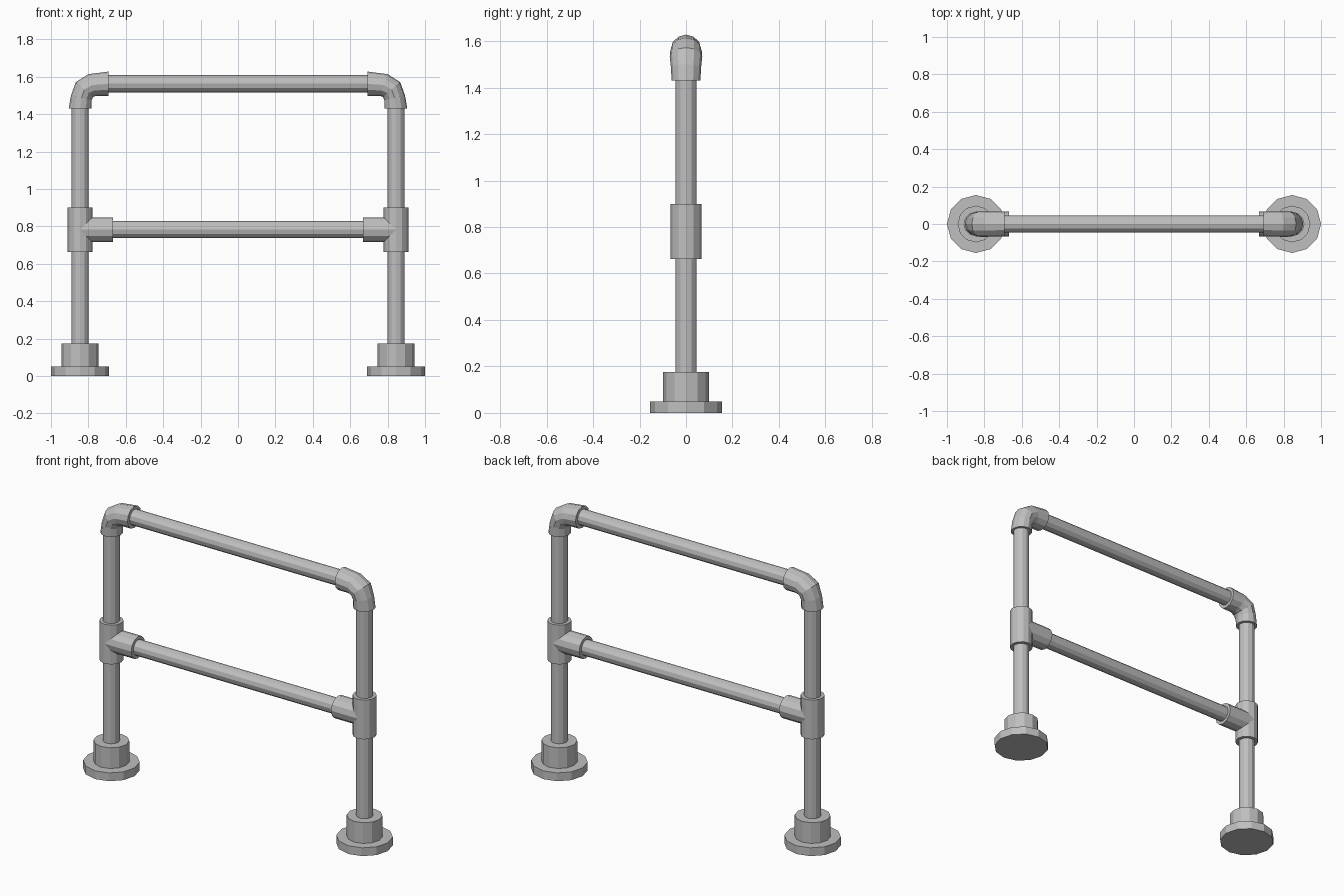
import bpy
import bmesh
import math
from mathutils import Vector

if "Cube" in bpy.data.objects:
    bpy.data.objects.remove(bpy.data.objects["Cube"], do_unlink=True)

SIDES = 12
POST_X = -0.845
TOP_Z, MID_Z = 1.563, 0.783
PIPE_R, SLEEVE_R = 0.046, 0.066

steel = bpy.data.materials.new("galvanised grey")
steel.use_nodes = True
grey = (0.52, 0.52, 0.52, 1)
steel.diffuse_color = grey
steel.node_tree.nodes["Principled BSDF"].inputs["Base Color"].default_value = grey


def loft(name, sections, mirrored=True):
    """Skin twelve-sided rings; each section is (outer point, inner point, half width)."""
    bm = bmesh.new()
    rings = []
    for outer, inner, width in sections:
        a, b = Vector(outer), Vector(inner)
        mid, half = (a + b) / 2, (a - b) / 2
        ring = []
        for i in range(SIDES):
            t = math.tau * i / SIDES
            p = mid + half * math.cos(t)
            ring.append(bm.verts.new((p.x, width * math.sin(t), p.y)))
        rings.append(ring)
    for r, s in zip(rings, rings[1:]):
        for i in range(SIDES):
            j = (i + 1) % SIDES
            bm.faces.new((r[i], r[j], s[j], s[i]))
    bm.faces.new(rings[0])
    bm.faces.new(rings[-1])
    bmesh.ops.recalc_face_normals(bm, faces=bm.faces)
    mesh = bpy.data.meshes.new(name)
    bm.to_mesh(mesh)
    bm.free()
    mesh.materials.append(steel)
    obj = bpy.data.objects.new(name, mesh)
    bpy.context.collection.objects.link(obj)
    if mirrored:
        obj.modifiers.new("Mirror", "MIRROR").use_mirror_merge = False
    return obj


def upright(name, profile):
    """Turned vertical part on the post axis from (radius, height) pairs."""
    loft(name, [((POST_X - r, z), (POST_X + r, z), r) for r, z in profile])


def level(name, r, x0, x1, z, mirrored=True):
    """Horizontal cylinder along x."""
    loft(name, [((x, z + r), (x, z - r), r) for x in (x0, x1)], mirrored)


# Floor flanges with sockets
upright("floor_flange", [(0.155, 0), (0.155, 0.05), (0.098, 0.05), (0.098, 0.175)])

# Posts and tee fittings
upright("post", [(PIPE_R, 0.1), (PIPE_R, 1.5)])
upright("tee_sleeve", [(SLEEVE_R, 0.663), (SLEEVE_R, 0.9)])
level("tee_branch", SLEEVE_R, POST_X, -0.667, MID_Z)

# Corner elbows, swept from the post to the top rail
loft("corner_elbow", [
    ((-0.905, 1.43), (-0.782, 1.43), 0.062),
    ((-0.893, 1.5), (-0.782, 1.475), 0.065),
    ((-0.867, 1.572), (-0.775, 1.493), 0.07),
    ((-0.8, 1.614), (-0.757, 1.498), 0.068),
    ((-0.692, 1.628), (-0.692, 1.497), SLEEVE_R),
])

# Rails
level("top_rail", PIPE_R, -0.75, 0.75, TOP_Z, False)
level("middle_rail", PIPE_R, -0.75, 0.75, MID_Z, False)
